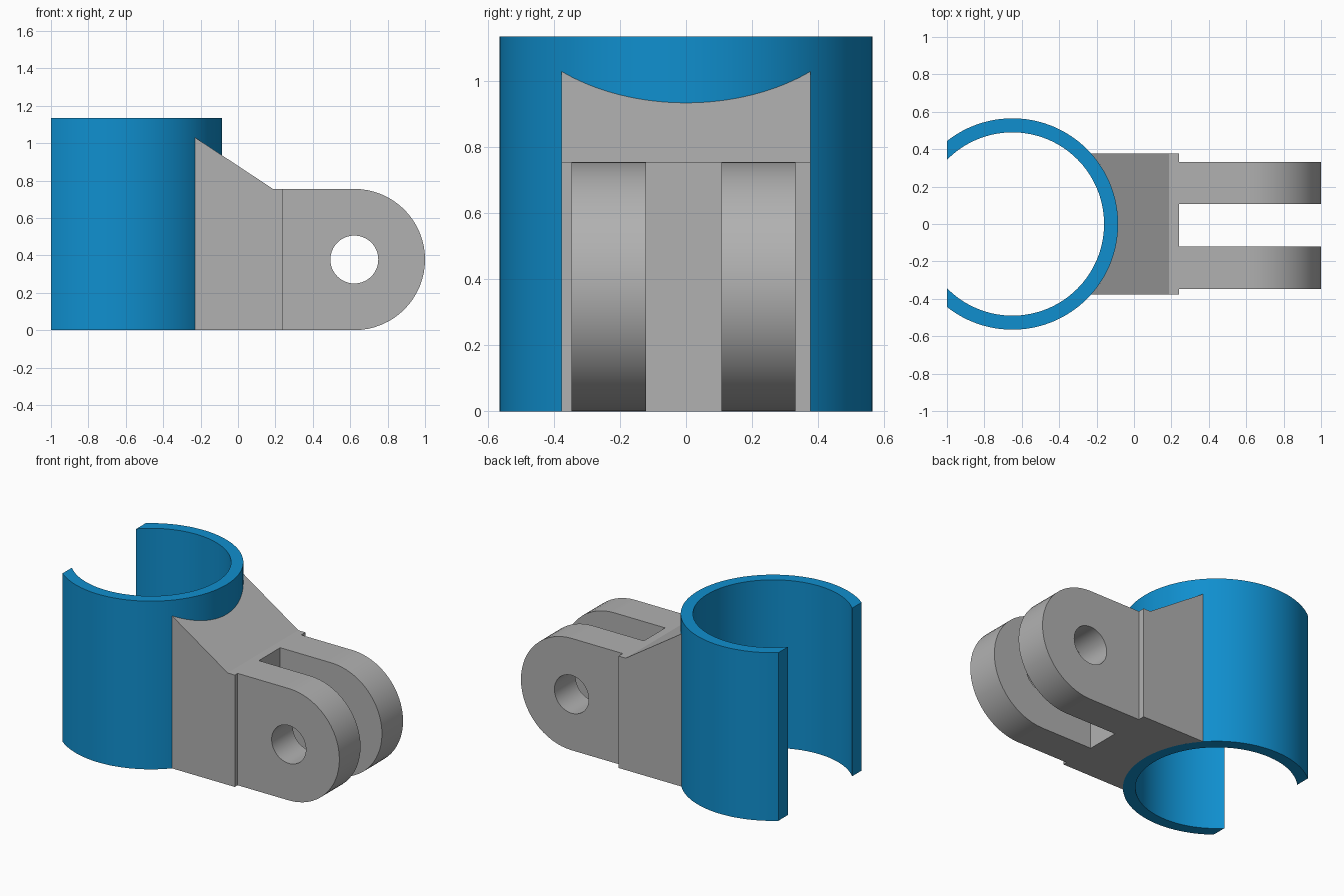
import bpy, bmesh
from math import sin, cos, pi, asin, acos

if "Cube" in bpy.data.objects:
    bpy.data.objects.remove(bpy.data.objects["Cube"])

RING_X, R_OUT, R_IN, RING_H = -0.65, 0.565, 0.49, 1.135
HALF_W, BLOCK_X, LUG_H = 0.377, 0.24, 0.755


def material(name, rgb):
    m = bpy.data.materials.new(name)
    m.diffuse_color = (*rgb, 1)
    m.use_nodes = True
    m.node_tree.nodes["Principled BSDF"].inputs["Base Color"].default_value = m.diffuse_color
    return m


BLUE = material("blue", (0.005, 0.275, 0.62))
GREY = material("grey", (0.44, 0.44, 0.44))


def finish(name, bm, mat):
    bmesh.ops.recalc_face_normals(bm, faces=bm.faces)
    me = bpy.data.meshes.new(name)
    bm.to_mesh(me)
    bm.free()
    ob = bpy.data.objects.new(name, me)
    bpy.context.collection.objects.link(ob)
    me.materials.append(mat)
    bpy.ops.object.select_all(action='DESELECT')
    ob.select_set(True)
    bpy.context.view_layer.objects.active = ob
    bpy.ops.object.shade_smooth_by_angle(angle=0.5)


# Open clip ring, with both ends cut flat on the plane x = -1
bm = bmesh.new()
N = 96
a_out, a_in = acos(-0.35 / R_OUT), acos(-0.35 / R_IN)
rows = []
for i in range(N + 1):
    t = 2 * i / N - 1
    rows.append([bm.verts.new((RING_X + r * cos(a * t), r * sin(a * t), z))
                 for r, a, z in ((R_OUT, a_out, 0), (R_OUT, a_out, RING_H),
                                 (R_IN, a_in, RING_H), (R_IN, a_in, 0))])
for p, q in zip(rows, rows[1:]):
    for k in range(4):
        n = (k + 1) % 4
        bm.faces.new((p[k], p[n], q[n], q[k]))
bm.faces.new(rows[0])
bm.faces.new(rows[-1])
finish("clip_ring", bm, BLUE)

# Joining block: curved against the ring, with a sloped top
bm = bmesh.new()
SLOPE_X = 0.187
a_max = asin(HALF_W / R_OUT)


def top_z(x):
    return LUG_H + max(0, SLOPE_X - x) * 0.66


plan = []
for i in range(41):
    a = a_max * (2 * i / 40 - 1)
    plan.append((RING_X + R_OUT * cos(a), R_OUT * sin(a)))
plan += [(SLOPE_X, HALF_W), (BLOCK_X, HALF_W), (BLOCK_X, -HALF_W), (SLOPE_X, -HALF_W)]
low = [bm.verts.new((x, y, 0)) for x, y in plan]
high = [bm.verts.new((x, y, top_z(x))) for x, y in plan]
for i in range(len(plan)):
    j = (i + 1) % len(plan)
    bm.faces.new((low[i], low[j], high[j], high[i]))
bm.faces.new(low)
bm.faces.new(high[:42] + high[-1:])
bm.faces.new(high[-4:])
finish("joining_block", bm, GREY)


# Lug: plate with a square inner end, round outer end and a pin hole
def lug(name, y0, y1):
    bm = bmesh.new()
    n, cx, cz, r, hole = 64, 0.622, LUG_H / 2, LUG_H / 2, 0.128
    rings = []
    for i in range(n):
        a = 2 * pi * i / n
        c, s = cos(a), sin(a)
        if c > 1e-6:
            x, z = 1.0 * c * (1 - cx), r * s
        else:
            k = max(abs(c), abs(s))
            x, z = (cx - BLOCK_X) * c / k, r * s / k
        rings.append([bm.verts.new(v) for v in (
            (cx + x, y0, cz + z), (cx + x, y1, cz + z),
            (cx + hole * c, y1, cz + hole * s), (cx + hole * c, y0, cz + hole * s))])
    for i in range(n):
        p, q = rings[i], rings[(i + 1) % n]
        for k in range(4):
            m = (k + 1) % 4
            bm.faces.new((p[k], p[m], q[m], q[k]))
    finish(name, bm, GREY)


lug("front_lug", -0.347, -0.121)
lug("back_lug", 0.107, 0.332)
